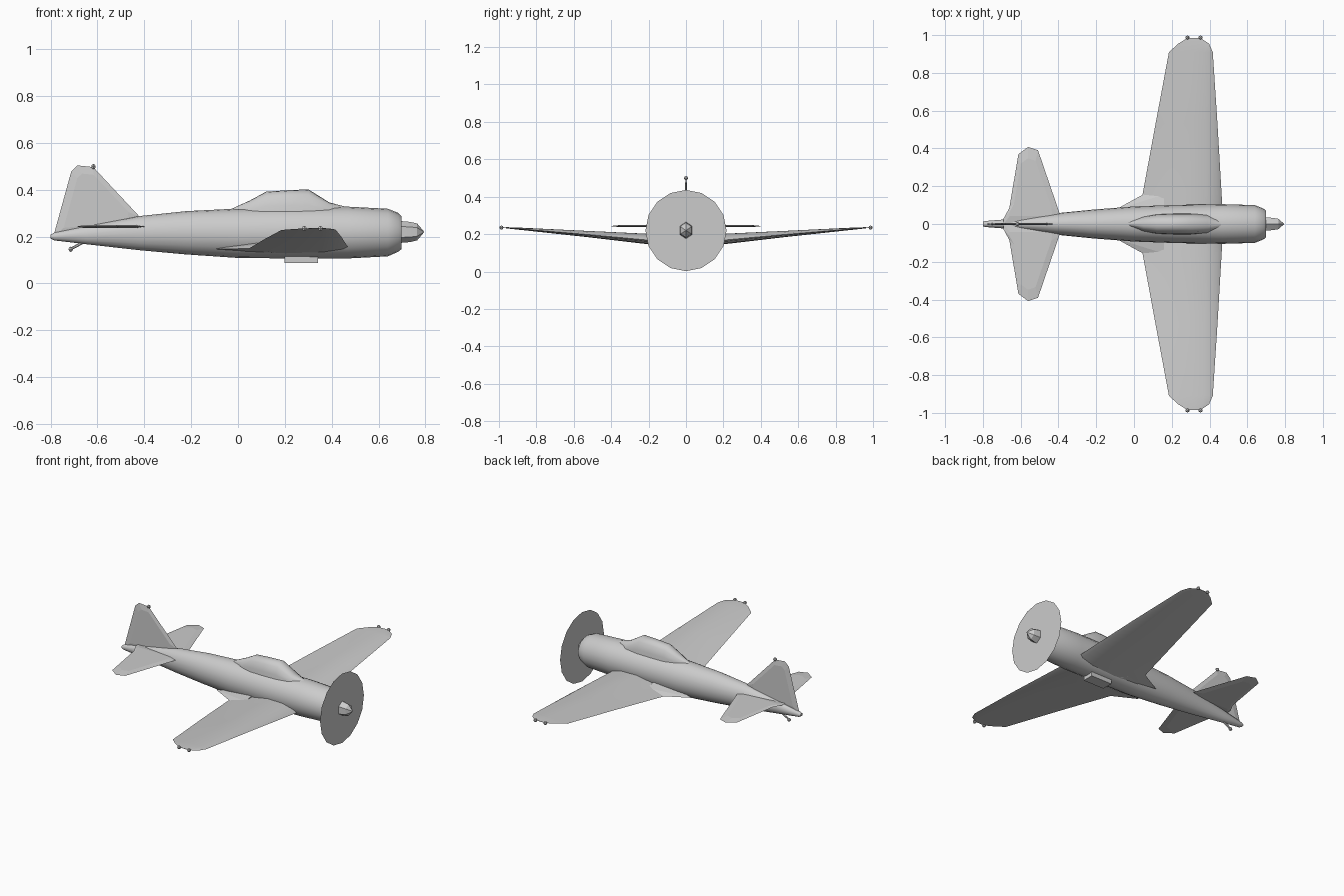
import bpy, bmesh, math
from mathutils import Vector

if "Cube" in bpy.data.objects:
    bpy.data.objects.remove(bpy.data.objects["Cube"])

grey = bpy.data.materials.new("light grey")
grey.diffuse_color = (0.6, 0.6, 0.6, 1)
grey.use_nodes = True
grey.node_tree.nodes["Principled BSDF"].inputs["Base Color"].default_value = grey.diffuse_color


def finish(name, bm, smooth=None):
    bmesh.ops.recalc_face_normals(bm, faces=bm.faces)
    me = bpy.data.meshes.new(name)
    bm.to_mesh(me)
    bm.free()
    me.materials.append(grey)
    ob = bpy.data.objects.new(name, me)
    bpy.context.collection.objects.link(ob)
    if smooth:
        bpy.context.view_layer.objects.active = ob
        ob.select_set(True)
        bpy.ops.object.shade_smooth_by_angle(angle=math.radians(smooth))
        ob.select_set(False)
    return ob


def loft(name, rings, smooth=None):
    """Skin a list of equal-length point rings and cap both ends."""
    bm = bmesh.new()
    vs = [[bm.verts.new(p) for p in r] for r in rings]
    n = len(vs[0])
    for a, b in zip(vs, vs[1:]):
        for i in range(n):
            j = (i + 1) % n
            bm.faces.new((a[i], a[j], b[j], b[i]))
    bm.faces.new(vs[0])
    bm.faces.new(vs[-1])
    bmesh.ops.remove_doubles(bm, verts=bm.verts, dist=0.0005)
    return finish(name, bm, smooth)


def oval(x, bottom, top, half, n):
    c, r = (bottom + top) / 2, (top - bottom) / 2
    return [(x, half * math.sin(2 * math.pi * i / n), c + r * math.cos(2 * math.pi * i / n))
            for i in range(n)]


def mirror_y(ob):
    ob.modifiers.new("mirror", 'MIRROR').use_axis = (False, True, False)


def ball(name, pos, r):
    bm = bmesh.new()
    bmesh.ops.create_uvsphere(bm, u_segments=6, v_segments=4, radius=r)
    bmesh.ops.translate(bm, verts=bm.verts, vec=pos)
    return finish(name, bm)


# fuselage: x, bottom, top, half width
body = [(-0.80, 0.192, 0.208, 0.012), (-0.785, 0.184, 0.217, 0.016),
        (-0.65, 0.168, 0.245, 0.027), (-0.42, 0.142, 0.288, 0.056),
        (-0.22, 0.124, 0.309, 0.076), (0.0, 0.109, 0.32, 0.093),
        (0.22, 0.107, 0.326, 0.101), (0.47, 0.107, 0.328, 0.105),
        (0.64, 0.116, 0.319, 0.100), (0.685, 0.136, 0.301, 0.082),
        (0.698, 0.147, 0.287, 0.071)]
loft("fuselage", [oval(*s, 20) for s in body], 35)

# spinner and propeller disc
loft("spinner", [oval(x, 0.22 - r, 0.22 + r, r * 0.87, 6) for x, r in
                 ((0.69, 0.047), (0.735, 0.043), (0.765, 0.036), (0.795, 0.0005))], 30)
bm = bmesh.new()
bm.faces.new([bm.verts.new(p) for p in oval(0.72, 0.002, 0.436, 0.217, 16)])
bmesh.ops.solidify(bm, geom=bm.faces[:], thickness=0.002)
finish("propeller_disc", bm)

# canopy: x, height of roof, sill half width
canopy = [(-0.03, 0.318, 0.012), (0.05, 0.354, 0.04), (0.12, 0.392, 0.052),
          (0.21, 0.398, 0.056), (0.30, 0.402, 0.056), (0.39, 0.346, 0.05),
          (0.47, 0.325, 0.015)]
section = ((-1, 0), (-0.93, 0.4), (-0.72, 0.8), (-0.35, 0.97), (0, 1),
           (0.35, 0.97), (0.72, 0.8), (0.93, 0.4), (1, 0))
loft("canopy", [[(x, w * u, 0.29 + (top - 0.29) * v) for u, v in section]
                for x, top, w in canopy], 35)

# wing: y, trailing x, leading x, height of chord line, thickness above and below
stations = [(0.0, 0.015, 0.475, 0.14, 0.055, 0.017), (0.10, 0.032, 0.467, 0.15, 0.05, 0.017),
            (0.155, 0.045, 0.464, 0.156, 0.045, 0.016),
            (0.53, 0.114, 0.442, 0.194, 0.024, 0.01),
            (0.91, 0.185, 0.417, 0.229, 0.007, 0.004),
            (0.955, 0.235, 0.397, 0.233, 0.004, 0.003),
            (0.985, 0.283, 0.352, 0.235, 0.001, 0.001)]
foil = ((0, 0), (0.25, 0.5), (0.55, 0.95), (0.8, 0.85), (0.95, 0.4),
        (1, 0), (0.95, -0.5), (0.75, -1), (0.4, -0.9))
rings = []
for y, x0, x1, z, up, down in stations:
    slope = 0.015 * (1 - y)
    rings.append([(x0 + (x1 - x0) * u, y,
                   z + slope * (2 * u - 1) * 0.6 + v * (up if v > 0 else down)) for u, v in foil])
mirror_y(loft("wing", rings, 30))

# fillets behind the wing roots
bm = bmesh.new()
a, b, c, d, e = [bm.verts.new(p) for p in ((-0.10, 0.075, 0.147), (0.05, 0.157, 0.149),
                                          (0.16, 0.157, 0.172), (0.16, 0.06, 0.19),
                                          (0.16, 0.06, 0.13))]
for f in ((a, b, c), (a, c, d), (a, e, b), (b, e, c), (c, e, d), (a, d, e)):
    bm.faces.new(f)
mirror_y(finish("wing_root_fillet", bm))


def bevelled_plate(name, outline, half, axis):
    """Thin surface: thick in the middle, tapering to its outline."""
    pts = [Vector(p) for p in outline]
    mid = sum(pts, Vector()) / len(pts)
    bm = bmesh.new()
    rim = [bm.verts.new(p) for p in pts]
    for s in (1, -1):
        inner = [bm.verts.new(mid + (p - mid) * 0.75 + axis * half * s) for p in pts]
        bm.faces.new(inner)
        for i in range(len(rim)):
            j = (i + 1) % len(rim)
            bm.faces.new((rim[i], rim[j], inner[j], inner[i]))
    return finish(name, bm)


# tail surfaces
bevelled_plate("fin", [(x, 0, z) for x, z in (
    (-0.79, 0.195), (-0.712, 0.478), (-0.685, 0.504), (-0.618, 0.497),
    (-0.42, 0.285), (-0.43, 0.23))], 0.005, Vector((0, 1, 0)))
tailplane = bevelled_plate("tailplane", [(x, y, 0.243) for x, y in (
    (-0.69, 0.0), (-0.69, 0.03), (-0.66, 0.085), (-0.612, 0.37), (-0.56, 0.408),
    (-0.508, 0.39), (-0.395, 0.06), (-0.39, 0.0))], 0.006, Vector((0, 0, 1)))
mirror_y(tailplane)

# navigation lights
for x in (0.283, 0.352):
    mirror_y(ball("wingtip_light", (x, 0.987, 0.235), 0.011))
ball("fin_light", (-0.617, 0, 0.499), 0.011)

# tail skid: tapered leg and small pad
loft("tail_skid_leg", [[(x - 0.5 * r * math.cos(t), r * math.sin(t), z + r * math.cos(t))
                        for t in (k * math.pi / 3 for k in range(6))]
                       for x, z, r in ((-0.655, 0.18, 0.006), (-0.712, 0.148, 0.005))])
ball("tail_skid_pad", (-0.714, 0, 0.146), 0.011)

# belly cooler duct
bm = bmesh.new()
bmesh.ops.create_cube(bm, size=1)
bmesh.ops.scale(bm, verts=bm.verts, vec=(0.145, 0.07, 0.04))
bmesh.ops.translate(bm, verts=bm.verts, vec=(0.27, 0, 0.107))
finish("belly_duct", bm)
